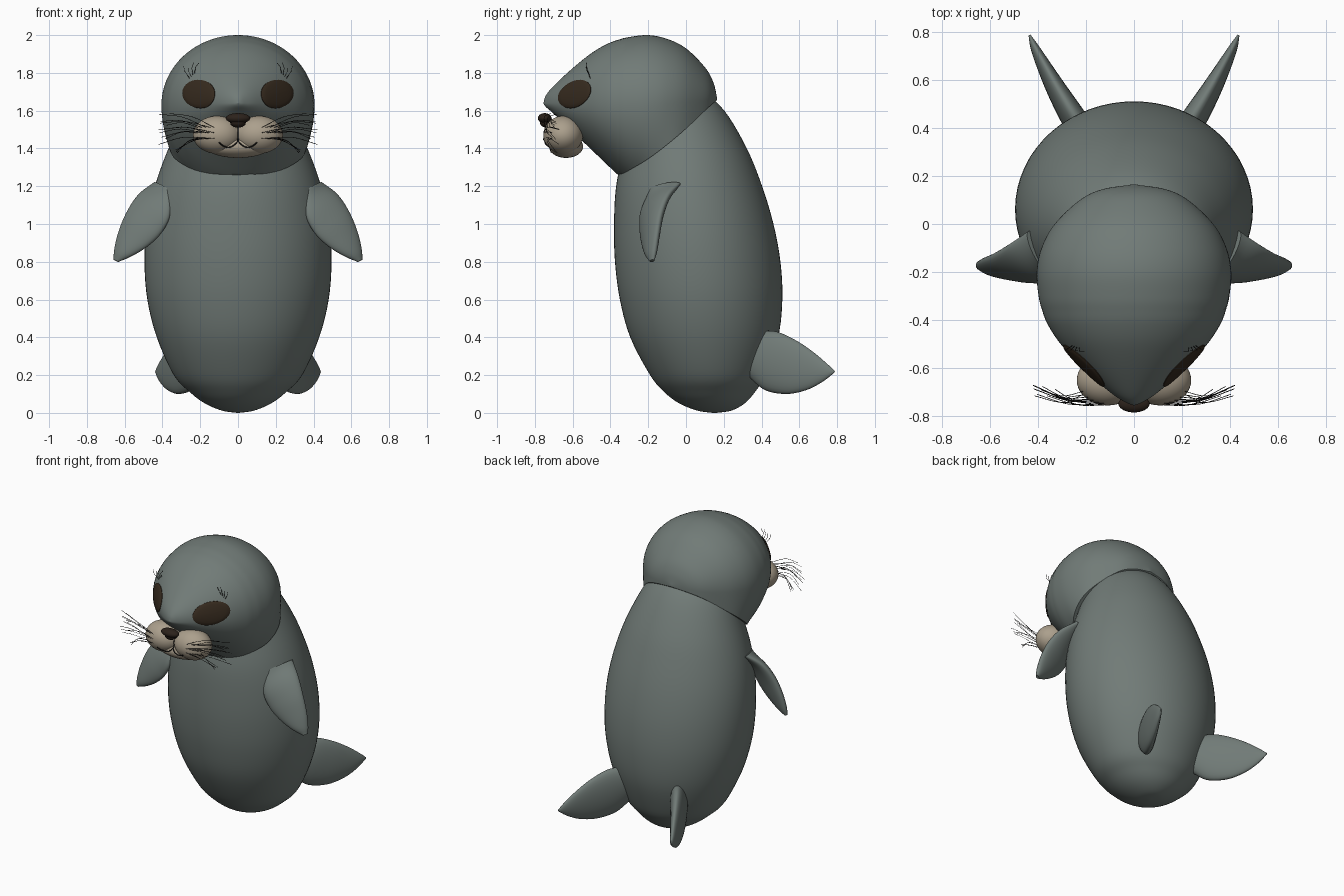
import bpy, bmesh, math, random
from mathutils import Vector
from mathutils.bvhtree import BVHTree

if "Cube" in bpy.data.objects:
    bpy.data.objects.remove(bpy.data.objects["Cube"])

random.seed(4)


def material(name, rgb):
    m = bpy.data.materials.new(name)
    m.diffuse_color = (*rgb, 1)
    m.use_nodes = True
    m.node_tree.nodes["Principled BSDF"].inputs["Base Color"].default_value = m.diffuse_color
    return m


GREY = material("grey_fur", (0.165, 0.198, 0.185))
BEIGE = material("beige_muzzle", (0.41, 0.35, 0.265))
BROWN = material("brown_eye", (0.036, 0.023, 0.013))
NOSE = material("dark_nose", (0.025, 0.016, 0.011))
HAIR = material("black_hair", (0.012, 0.011, 0.010))


def spline(rows, steps):
    """Catmull-Rom interpolation through rows of numbers."""
    rows = [Vector(r) for r in rows]
    rows = [rows[0] * 2 - rows[1]] + rows + [rows[-1] * 2 - rows[-2]]
    out = []
    for a, b, c, d in zip(rows, rows[1:], rows[2:], rows[3:]):
        for k in range(steps):
            t = k / steps
            out.append(0.5 * (2 * b + (c - a) * t + (2 * a - 5 * b + 4 * c - d) * t * t
                              + (3 * b - a - 3 * c + d) * t ** 3))
    return out + [rows[-2]]


def finish(name, bm, mat, mirror=False):
    bmesh.ops.remove_doubles(bm, verts=bm.verts, dist=1e-5)
    bmesh.ops.recalc_face_normals(bm, faces=bm.faces)
    me = bpy.data.meshes.new(name)
    bm.to_mesh(me)
    bm.free()
    me.materials.append(mat)
    ob = bpy.data.objects.new(name, me)
    bpy.context.collection.objects.link(ob)
    bpy.ops.object.select_all(action='DESELECT')
    ob.select_set(True)
    bpy.context.view_layer.objects.active = ob
    bpy.ops.object.shade_smooth_by_angle(angle=math.radians(45))
    if mirror:
        ob.modifiers.new("Mirror", 'MIRROR')
    return ob


def loft(name, rings, mat, mirror=False):
    bm = bmesh.new()
    vs = [[bm.verts.new(p) for p in ring] for ring in rings]
    n = len(vs[0])
    for a, b in zip(vs, vs[1:]):
        for i in range(n):
            j = (i + 1) % n
            bm.faces.new((a[i], a[j], b[j], b[i]))
    bm.faces.new(vs[0])
    bm.faces.new(vs[-1])
    return finish(name, bm, mat, mirror)


def ellipsoid(name, c, r, mat, mirror=False):
    bm = bmesh.new()
    bmesh.ops.create_uvsphere(bm, u_segments=40, v_segments=24, radius=1)
    for v in bm.verts:
        v.co = Vector([c[i] + r[i] * v.co[i] for i in range(3)])
    return finish(name, bm, mat, mirror)


def strands(name, paths, radius, mirror=True):
    cu = bpy.data.curves.new(name, 'CURVE')
    cu.dimensions = '3D'
    cu.bevel_depth = radius
    cu.bevel_resolution = 0
    for p in paths:
        s = cu.splines.new('POLY')
        s.points.add(len(p) - 1)
        for q, co in zip(s.points, p):
            q.co = (*co, 1)
    cu.materials.append(HAIR)
    ob = bpy.data.objects.new(name, cu)
    bpy.context.collection.objects.link(ob)
    if mirror:
        ob.modifiers.new("Mirror", 'MIRROR')


# Body: rows of z, front y, back y, half width
body = [(0, .14, .16, .005), (.012, .06, .24, .085), (.05, -.035, .31, .175),
        (.11, -.115, .365, .255), (.2, -.19, .42, .34), (.4, -.295, .488, .43),
        (.6, -.35, .51, .48), (.8, -.376, .50, .495), (1.0, -.381, .463, .482),
        (1.2, -.37, .403, .44), (1.4, -.33, .322, .368), (1.6, -.30, .203, .27),
        (1.72, -.22, .07, .14)]
rings = []
for z, f, b, w in spline(body, 5):
    rings.append([(w * math.cos(t), (f + b) / 2 + (b - f) / 2 * math.sin(t), z)
                  for t in [2 * math.pi * i / 64 for i in range(64)]])
loft("body", rings, GREY)

# Head: rows of y, top z, widest z, lower radius, neck cut z, half width
head_rows = [(-.755, 1.64, 1.64, .001, 1.5, .001), (-.742, 1.68, 1.64, .02, 1.5, .035),
             (-.70, 1.732, 1.64, .057, 1.45, .10), (-.6, 1.825, 1.638, .15, 1.35, .213),
             (-.5, 1.905, 1.635, .242, 1.28, .305), (-.42, 1.952, 1.632, .316, 1.22, .358),
             (-.36, 1.975, 1.63, .37, 1.255, .382), (-.3, 1.99, 1.63, .42, 1.285, .397),
             (-.2, 2.0, 1.63, .5, 1.345, .405), (-.1, 1.98, 1.635, .7, 1.42, .385),
             (0, 1.93, 1.64, 1.3, 1.505, .33), (.1, 1.83, 1.65, 1.5, 1.60, .225),
             (.145, 1.75, 1.66, 1.5, 1.64, .13), (.165, 1.665, 1.66, 1.5, 1.657, .002)]
rings = []
for y, top, zc, low, cut, w in spline(head_rows, 6):
    a0 = -math.asin(max(0, min(1, (zc - cut) / max(low, .001))))
    ring = []
    for i in range(65):
        t = a0 + (math.pi - 2 * a0) * i / 64
        s = math.sin(t)
        ring.append((w * math.cos(t), y, zc + s * (top - zc if s > 0 else low)))
    rings.append(ring)
head = loft("head", rings, GREY)
bm = bmesh.new()
bm.from_mesh(head.data)
head_tree = BVHTree.FromBMesh(bm)
bm.free()


def on_head(p, n, lift):
    hit = head_tree.ray_cast(p + n, -n)[0]
    return (hit if hit else p) + n * lift


# Flippers: lofted lens sections between two edge curves
def flipper(name, rows):
    rows = spline(rows, 5)
    rings = []
    mids = [(Vector(r[:3]) + Vector(r[3:6])) / 2 for r in rows]
    for k, r in enumerate(rows):
        half = (Vector(r[:3]) - Vector(r[3:6])) / 2
        axis = mids[min(k + 1, len(mids) - 1)] - mids[max(k - 1, 0)]
        n = half.cross(axis).normalized() * r[6]
        rings.append([mids[k] + half * math.cos(t) + n * math.sin(t)
                      for t in [2 * math.pi * i / 32 for i in range(32)]])
    loft(name, rings, GREY, True)


flipper("front_flippers", [
    (.44, -.03, 1.215, .36, -.19, 1.18, .03), (.525, -.09, 1.155, .36, -.235, 1.05, .04),
    (.59, -.13, 1.06, .405, -.235, .955, .04), (.635, -.15, .95, .475, -.225, .885, .034),
    (.655, -.162, .86, .56, -.21, .832, .025), (.657, -.17, .81, .635, -.19, .80, .01)])
flipper("rear_flippers", [
    (.20, .38, .435, .20, .34, .185, .055), (.265, .48, .43, .25, .42, .12, .052),
    (.325, .58, .385, .315, .53, .10, .042), (.375, .67, .325, .37, .635, .12, .03),
    (.415, .745, .262, .41, .72, .163, .018), (.435, .787, .222, .433, .782, .21, .005)])

# Muzzle
CHEEK = ((.11, -.65, 1.472), (.128, .105, .1))
CHIN = ((0, -.635, 1.41), (.17, .09, .06))
ellipsoid("cheeks", *CHEEK, BEIGE, True)
ellipsoid("chin", *CHIN, BEIGE)
ellipsoid("nose", (0, -.748, 1.56), (.065, .036, .027), NOSE)
ellipsoid("nose_lower", (0, -.738, 1.54), (.042, .036, .03), NOSE)


def muzzle_y(x, z):
    ys = [-.62]
    for c, r in (CHEEK, CHIN):
        k = 1 - ((x - c[0]) / r[0]) ** 2 - ((z - c[2]) / r[2]) ** 2
        if k > 0:
            ys.append(c[1] - r[1] * math.sqrt(k))
    return min(ys)


# Mouth line
mouth = spline([(0, 1.44), (.02, 1.418), (.05, 1.405), (.08, 1.415), (.1, 1.432)], 4)
split = [(0, 1.53 - .09 * i / 6) for i in range(7)]
strands("mouth", [[(x, muzzle_y(x, z) - .001, z) for x, z in p] for p in (mouth, split)], .004)

# Eyes: thin plates laid on the head
centre = Vector((.21, -.592, 1.69))
normal = Vector((.70, -.66, .22)).normalized()
along = Vector((.66, .72, .16))
along = (along - normal * along.dot(normal)).normalized()
up = normal.cross(along)
rings = []
for rad, lift in ((1, -.004), (1, .003), (.94, .006), (.75, .007), (.5, .007), (.25, .007), (.01, .007)):
    rings.append([on_head(centre + along * .122 * rad * math.cos(t) + up * .075 * rad * math.sin(t),
                          normal, lift) for t in [2 * math.pi * i / 40 for i in range(40)]])
loft("eyes", rings, BROWN, True)

# Whiskers and brow hairs
paths = []
for row in range(3):
    for col in range(5):
        x, z = .125 + .022 * col, 1.455 + .028 * row
        start = Vector((x, muzzle_y(x, z), z))
        end = Vector((random.uniform(.30, .43), random.uniform(-.72, -.66),
                      1.40 + .075 * row + random.uniform(-.04, .04)))
        mid = (start + end) / 2 + Vector((0, -.02, .02))
        paths.append(spline([start, mid, end], 4))
strands("whiskers", paths, .0014)

paths = []
for i in range(4):
    base = on_head(Vector((.235 + .012 * i, -.52, 1.80 - .008 * i)), normal, 0)
    tip = base + Vector((.035 * (i - 1.2) / 2, -.015, .055 + .01 * (i % 2)))
    paths.append([base, (base + tip) / 2 + normal * .012, tip])
strands("brow_hairs", paths, .0014)
